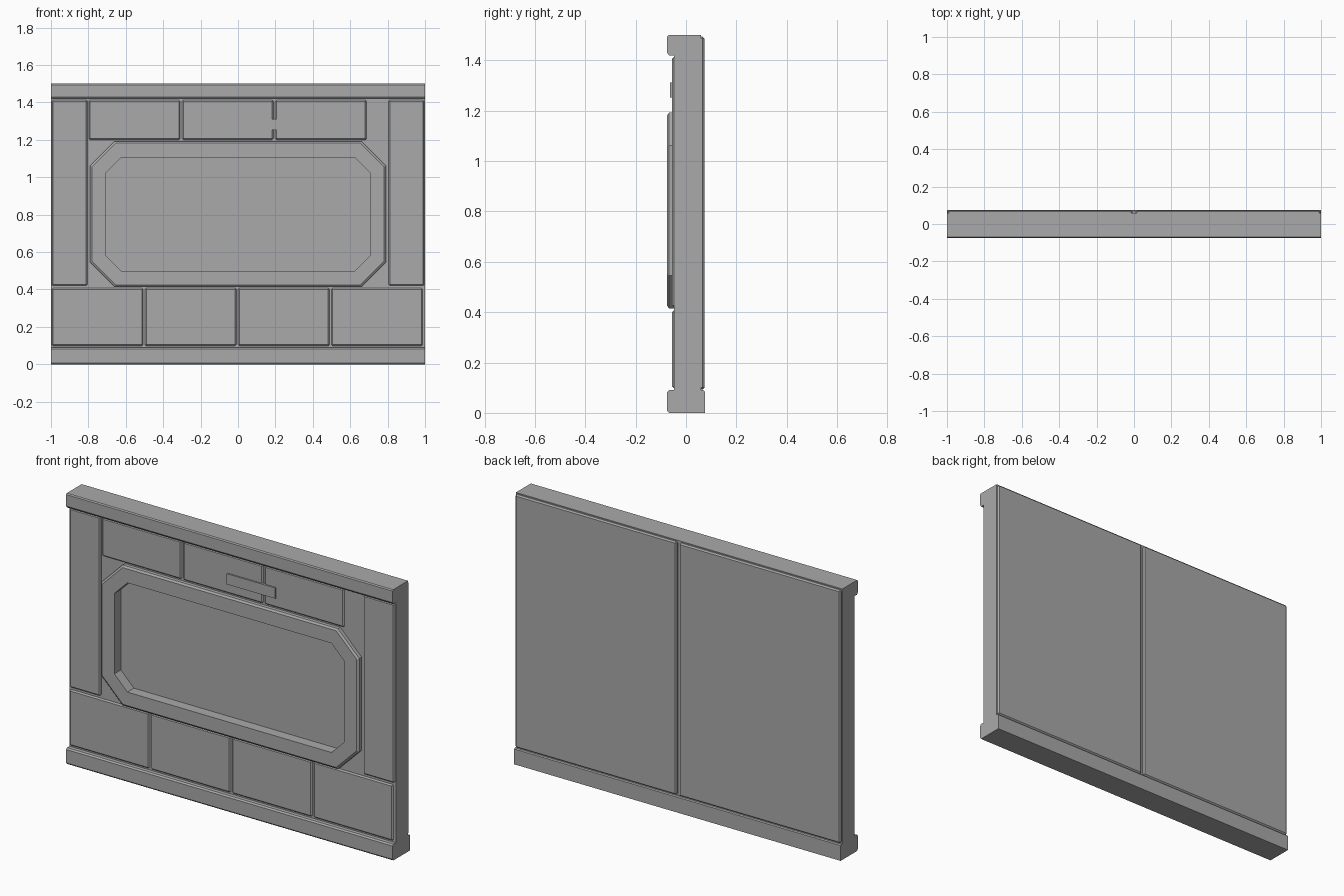
import bpy
import bmesh

if "Cube" in bpy.data.objects:
    bpy.data.objects.remove(bpy.data.objects["Cube"])

grey = bpy.data.materials.new("plain grey")
grey.use_nodes = True
grey.diffuse_color = (0.4, 0.4, 0.4, 1)
grey.node_tree.nodes["Principled BSDF"].inputs["Base Color"].default_value = (0.4, 0.4, 0.4, 1)


def finish(name, bm, bevel=0.0, segments=1):
    bmesh.ops.recalc_face_normals(bm, faces=bm.faces)
    mesh = bpy.data.meshes.new(name)
    bm.to_mesh(mesh)
    bm.free()
    mesh.materials.append(grey)
    obj = bpy.data.objects.new(name, mesh)
    bpy.context.collection.objects.link(obj)
    if bevel:
        mod = obj.modifiers.new("Bevel", "BEVEL")
        mod.width = bevel
        mod.segments = segments
        mod.limit_method = "ANGLE"
    return obj


def box(name, x, y, z, bevel=0.0):
    bm = bmesh.new()
    bmesh.ops.create_cube(bm, size=1)
    for v in bm.verts:
        v.co = [r[0] if c < 0 else r[1] for c, r in zip(v.co, (x, y, z))]
    return finish(name, bm, bevel)


def trim(name, profile):
    """Extrude a (y, z) section along the full wall width."""
    bm = bmesh.new()
    face = bm.faces.new([bm.verts.new((-1, y, z)) for y, z in profile])
    out = bmesh.ops.extrude_face_region(bm, geom=[face])
    new = [g for g in out["geom"] if isinstance(g, bmesh.types.BMVert)]
    bmesh.ops.translate(bm, verts=new, vec=(2, 0, 0))
    return finish(name, bm)


def octagon(half, low, high, cut):
    """Rectangle with clipped corners as (x, z) points."""
    return [(-half + cut, low), (half - cut, low), (half, low + cut), (half, high - cut),
            (half - cut, high), (-half + cut, high), (-half, high - cut), (-half, low + cut)]


def loft(name, loops, cap=False, closed=False):
    """Join successive (points, y) rings with quads."""
    bm = bmesh.new()
    rings = [[bm.verts.new((x, y, z)) for x, z in pts] for pts, y in loops]
    pairs = list(zip(rings, rings[1:]))
    if closed:
        pairs.append((rings[-1], rings[0]))
    for a, b in pairs:
        n = len(a)
        for i in range(n):
            j = (i + 1) % n
            bm.faces.new((a[i], a[j], b[j], b[i]))
    if cap:
        bm.faces.new(rings[0])
        bm.faces.new(rings[-1])
    return finish(name, bm)


FRONT, BACK, FACE = -0.047, 0.06, -0.075
inner = octagon(0.705, 0.5, 1.105, 0.08)

# Wall core with the clipped-corner recess cut into its front
core = box("wall_core", (-1, 1), (FRONT, BACK), (0.05, 1.45))
cutter = loft("recess_cutter", [(inner, -0.2), (inner, -0.018)], cap=True)
cutter.hide_render = True
cutter.hide_viewport = True
cutter.display_type = "WIRE"
cut = core.modifiers.new("Recess", "BOOLEAN")
cut.operation = "DIFFERENCE"
cut.solver = "EXACT"
cut.object = cutter

# Top and bottom rails with softened front edges
trim("top_rail", [(BACK, 1.5), (-0.07, 1.5), (FACE, 1.494), (FACE, 1.43),
                  (-0.068, 1.42), (FRONT, 1.42), (FRONT + 0.01, 1.41), (BACK, 1.41)])
trim("bottom_rail", [(0.075, 0), (-0.068, 0), (FACE, 0.008), (FACE, 0.082),
                     (-0.068, 0.09), (0.07, 0.09), (0.075, 0.085)])

# Raised frame around the recess
outer = octagon(0.79, 0.415, 1.192, 0.13)
lip = octagon(0.78, 0.425, 1.182, 0.126)
loft("recess_frame", [(outer, FRONT + 0.005), (outer, FACE + 0.008), (lip, FACE),
                      (inner, FACE), (inner, FRONT + 0.005)], closed=True)


def panel(name, x, z):
    box(name, x, (-0.055, FRONT + 0.01), z, 0.007)


# Front panels
panel("right_side_panel", (-0.995, -0.805), (0.42, 1.413))
panel("left_side_panel", (0.805, 0.995), (0.42, 1.413))
for i in range(4):
    x = -0.995 + 0.498 * i
    panel(f"lower_panel_{i + 1}", (x, x + 0.488), (0.098, 0.408))
for i in range(3):
    x = -0.797 + 0.498 * i
    panel(f"upper_panel_{i + 1}", (x, x + 0.488), (1.2, 1.413))

# Small plate across the upper panels
box("name_plate", (-0.025, 0.272), (-0.063, -0.05), (1.253, 1.312))

# Two large back panels
for side, x in (("right", (-0.997, -0.008)), ("left", (0.008, 0.997))):
    box(f"{side}_back_panel", x, (BACK - 0.01, 0.073), (0.093, 1.494), 0.007)
